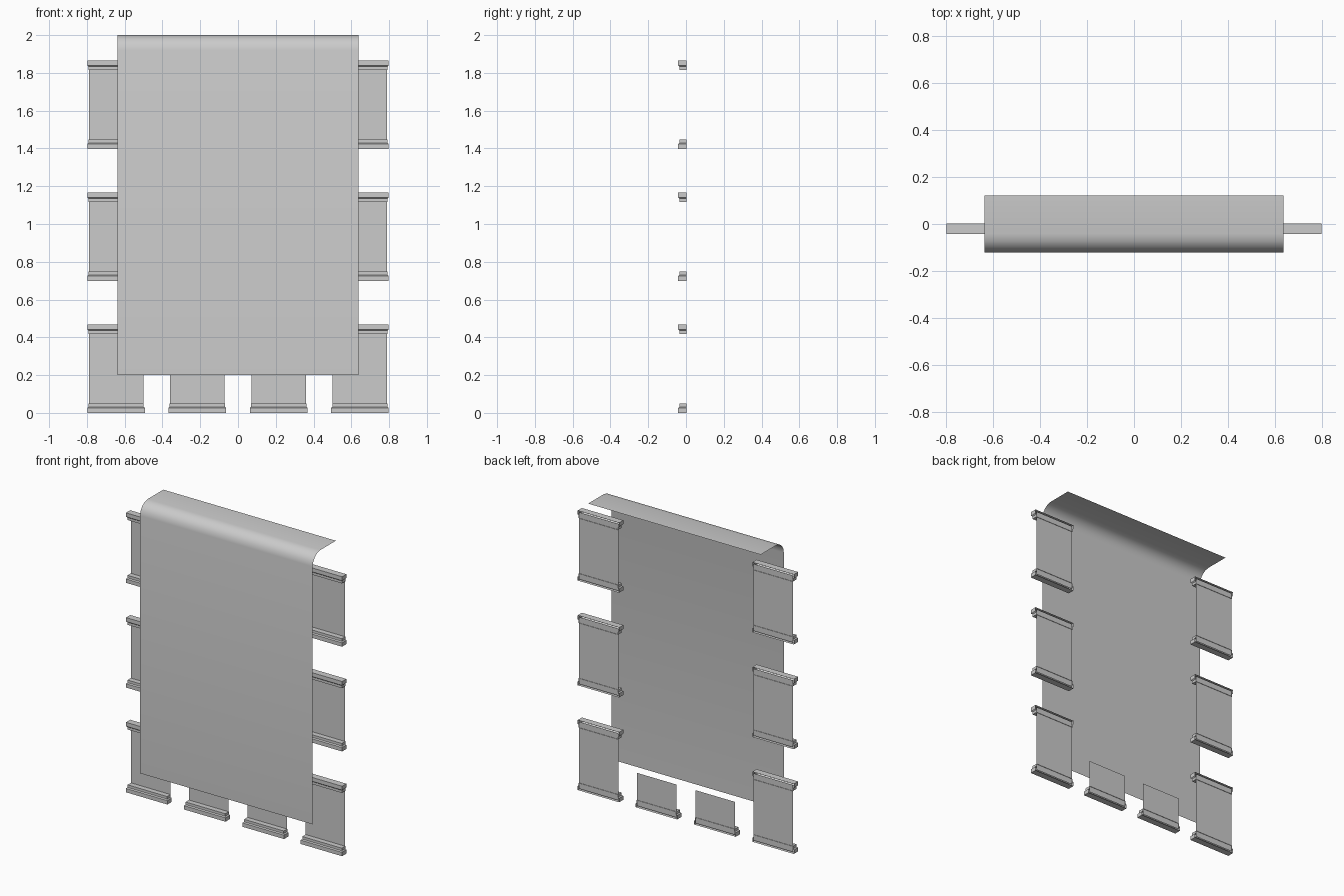
import bpy, math

if "Cube" in bpy.data.objects:
    bpy.data.objects.remove(bpy.data.objects["Cube"])

def make(name, verts, faces, smooth=False):
    me = bpy.data.meshes.new(name)
    me.from_pydata(verts, [], faces)
    me.update()
    for p in me.polygons:
        p.use_smooth = smooth
    ob = bpy.data.objects.new(name, me)
    bpy.context.collection.objects.link(ob)
    return ob

BACK = 0.003          # open back edge of the rails
HEIGHT = 0.467        # side plate height

def rail(name, cx, z0, up):
    """Stepped moulding, open at the back; up=1 rises from z0, -1 hangs from it."""
    steps = [(0, .153, -.042), (.026, .153, -.042), (.032, .146, -.035), (.049, .146, -.035)]
    verts, faces = [], []
    for h, w, front in steps:
        z = z0 + up * h
        verts += [(cx - w, BACK, z), (cx - w, front, z), (cx + w, front, z), (cx + w, BACK, z)]
    for r in range(len(steps) - 1):
        for i in range(3):
            a = r * 4 + i
            f = (a, a + 1, a + 5, a + 4)
            faces.append(f if up > 0 else f[::-1])
    n = len(verts)
    caps = [(3, 2, 1, 0), (n - 4, n - 3, n - 2, n - 1)]
    faces += caps if up > 0 else [c[::-1] for c in caps]
    return make(name, verts, faces)

def plate(name, cx, z0, z1):
    w = .145
    return make(name, [(cx - w, 0, z0), (cx + w, 0, z0), (cx + w, 0, z1), (cx - w, 0, z1)],
                [(0, 1, 2, 3)])

# side plates with a rail at each end
for side, sx in (("left", -1), ("right", 1)):
    for i in range(3):
        cx, z = sx * .645, .699 * i
        plate(f"{side}_plate_{i}", cx, z + .01, z + HEIGHT - .01)
        rail(f"{side}_lower_rail_{i}", cx, z, 1)
        rail(f"{side}_upper_rail_{i}", cx, z + HEIGHT, -1)

# short bottom plates with one rail
for side, sx in (("left", -1), ("right", 1)):
    plate(f"bottom_{side}_plate", sx * .216, .01, .23)
    rail(f"bottom_{side}_rail", sx * .216, 0, 1)

# thin front sheet folding back over the top
R, SEG = .08, 4
Y0, Y1, W = -.122, .122, .637
profile = [(Y0, .2)]
for i in range(SEG + 1):
    a = math.pi / 2 * i / SEG
    profile.append((Y0 + R - R * math.cos(a), 2 - R + R * math.sin(a)))
profile.append((Y1, 2))
verts = [(x, y, z) for y, z in profile for x in (-W, W)]
faces = [(2 * i, 2 * i + 1, 2 * i + 3, 2 * i + 2) for i in range(len(profile) - 1)]
make("front_sheet", verts, faces, smooth=True)
